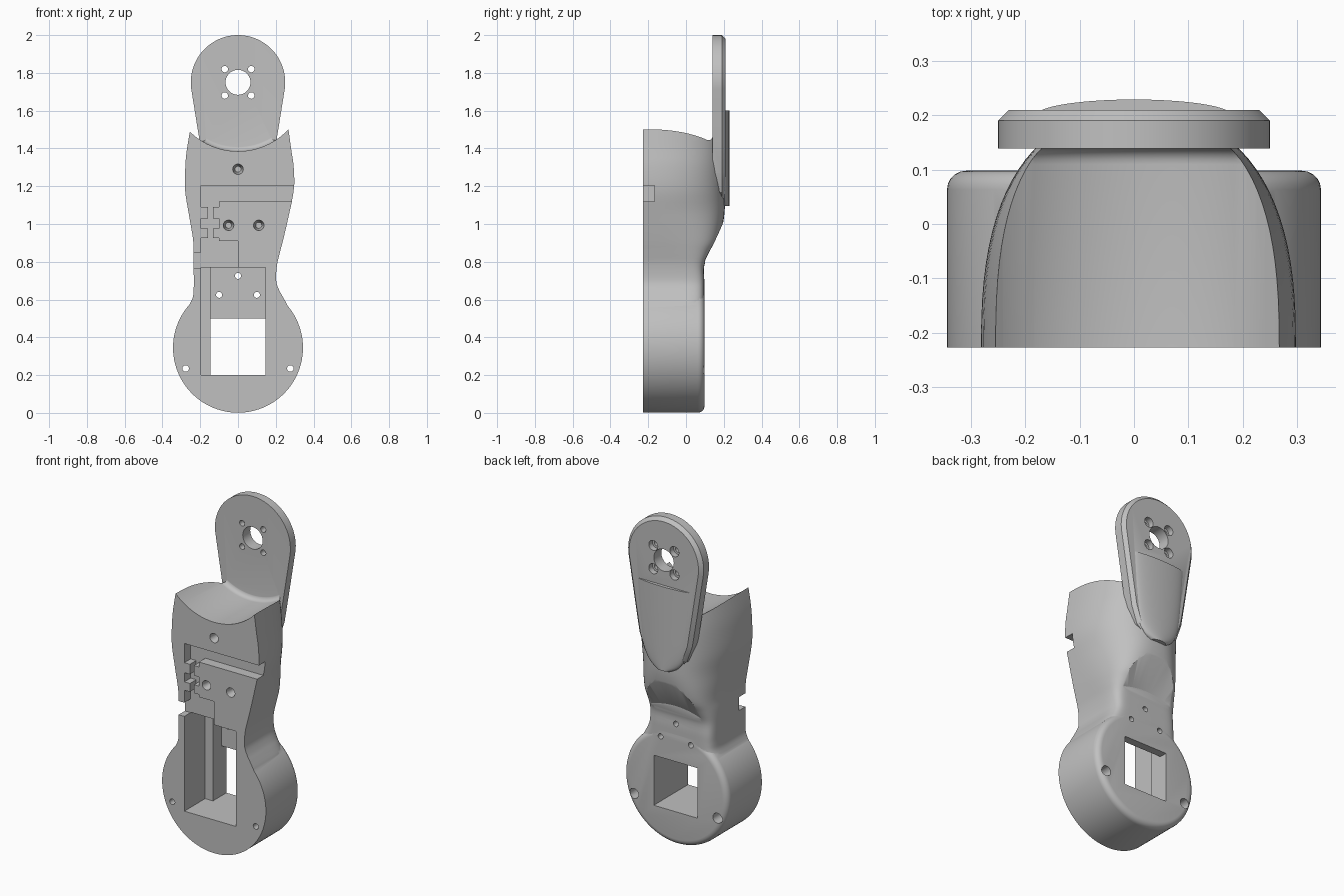
import bpy, bmesh, math
from mathutils import Matrix

if "Cube" in bpy.data.objects:
    bpy.data.objects.remove(bpy.data.objects["Cube"])

grey = bpy.data.materials.new("plain_grey")
grey.use_nodes = True
grey.diffuse_color = (0.53, 0.53, 0.53, 1)
grey.node_tree.nodes["Principled BSDF"].inputs["Base Color"].default_value = grey.diffuse_color

FRONT = -0.227


def finish(bm, name):
    bmesh.ops.recalc_face_normals(bm, faces=bm.faces)
    mesh = bpy.data.meshes.new(name)
    bm.to_mesh(mesh)
    bm.free()
    mesh.materials.append(grey)
    ob = bpy.data.objects.new(name, mesh)
    bpy.context.collection.objects.link(ob)
    return ob


def arc(cx, cz, r, a0=0, a1=360, n=72):
    steps = [math.radians(a0 + (a1 - a0) * i / n) for i in range(n + (a1 - a0 < 360))]
    return [(cx + r * math.cos(a), cz + r * math.sin(a)) for a in steps]


def prism(name, outline, y0, y1, bevel=0, segs=1):
    """Extrude an x-z outline along y; optionally bevel the back rim."""
    bm = bmesh.new()
    a = [bm.verts.new((x, y0, z)) for x, z in outline]
    b = [bm.verts.new((x, y1, z)) for x, z in outline]
    bm.faces.new(a)
    back = bm.faces.new(b)
    for i in range(len(a)):
        j = (i + 1) % len(a)
        bm.faces.new((a[i], a[j], b[j], b[i]))
    bmesh.ops.recalc_face_normals(bm, faces=bm.faces)
    if bevel:
        bmesh.ops.bevel(bm, geom=list(back.edges), offset=bevel, segments=segs,
                        profile=0.5, affect='EDGES')
    return finish(bm, name)


def box(name, x0, x1, y0, y1, z0, z1):
    return prism(name, [(x0, z0), (x1, z0), (x1, z1), (x0, z1)], y0, y1)


def rod(x, z, r1, r2, y0, y1, n=32):
    """Cylinder or cone along y."""
    bm = bmesh.new()
    m = Matrix.Translation((x, (y0 + y1) / 2, z)) @ Matrix.Rotation(-math.pi / 2, 4, 'X')
    bmesh.ops.create_cone(bm, cap_ends=True, segments=n, radius1=r1, radius2=r2,
                          depth=y1 - y0, matrix=m)
    return finish(bm, "bore")


def smooth_rows(rows, k=4):
    """Catmull-Rom interpolation between section rows."""
    out = []
    for i in range(len(rows) - 1):
        p = [rows[max(0, min(len(rows) - 1, i + d))] for d in (-1, 0, 1, 2)]
        for s in range(k):
            t = s / k
            out.append([b + 0.5 * t * (c - a + t * (2 * a - 5 * b + 4 * c - d
                        + t * (3 * (b - c) + d - a))) for a, b, c, d in zip(*p)])
    return out + [list(rows[-1])]


def loft(name, rows, y0, n=44):
    """Stack D-shaped sections: z, left width, right width, back y, squareness."""
    bm = bmesh.new()
    rings = []
    for z, wn, wp, yb, e in smooth_rows(rows):
        ring = []
        for i in range(n + 1):
            a = math.pi * i / n
            c, s = math.cos(a), max(0, math.sin(a))
            x = (wp if c > 0 else -wn) * abs(c) ** (2 / e)
            y = y0 + (yb - y0) * (s ** (2 / e) if 0 < i < n else 0)
            ring.append(bm.verts.new((x, y, z)))
        rings.append(ring)
    for lo, hi in zip(rings, rings[1:]):
        for i in range(n + 1):
            j = (i + 1) % (n + 1)
            bm.faces.new((lo[i], lo[j], hi[j], hi[i]))
    bm.faces.new(rings[0])
    bm.faces.new(rings[-1])
    return finish(bm, name)


def combine(target, tool, op='DIFFERENCE'):
    mod = target.modifiers.new("join", 'BOOLEAN')
    mod.operation, mod.solver, mod.object = op, 'EXACT', tool
    bpy.context.view_layer.objects.active = target
    bpy.ops.object.modifier_apply(modifier=mod.name)
    bpy.data.objects.remove(tool)


# Waisted upper body
body = loft("arm_link_body", [
    (0.50, 0.28, 0.28, 0.097, 9), (0.56, 0.262, 0.266, 0.097, 9),
    (0.61, 0.24, 0.24, 0.097, 9), (0.65, 0.235, 0.218, 0.097, 9),
    (0.70, 0.234, 0.202, 0.097, 9), (0.78, 0.235, 0.206, 0.097, 8),
    (0.85, 0.236, 0.222, 0.13, 5.5), (0.92, 0.238, 0.24, 0.175, 3.8),
    (1.05, 0.26, 0.27, 0.203, 2.7), (1.18, 0.28, 0.296, 0.205, 2.5),
    (1.30, 0.279, 0.295, 0.205, 2.5), (1.40, 0.27, 0.281, 0.205, 2.5),
    (1.54, 0.245, 0.262, 0.205, 2.5)], FRONT)

# Clearance around the lower joint, and the curved seat under the upper one
combine(body, rod(0, 0.345, 0.49, 0.74, 0.1, 0.24, 96))
combine(body, prism("seat_cutter", arc(0, 1.75, 0.365, n=96), -0.4, 0.14, 0.03, 5))

# Lower joint housing
combine(body, prism("housing", arc(0, 0.345, 0.344, n=96), FRONT, 0.098, 0.035, 5), 'UNION')

# Upper joint plate with chamfered back
half = [(0.205, 1.45), (0.175, 1.27), (0.14, 1.17), (0.08, 1.12)]
outline = (arc(0, 1.75, 0.25, -8.5, 188.5, 64) + [(-x, z) for x, z in half]
           + [(0, 1.105)] + half[::-1])
combine(body, prism("plate", outline, 0.139, 0.21, 0.02), 'UNION')

# Domed reinforcement on the back
pad = [(1.095, 0.05), (1.12, 0.09), (1.17, 0.125), (1.25, 0.148), (1.4, 0.165), (1.6, 0.18)]
combine(body, loft("pad", [(z, w, w, 0.229, 2) for z, w in pad], 0.2), 'UNION')

# Motor pocket, side groove and through window
combine(body, box("pocket", -0.145, 0.145, -0.4, 0.05, 0.2, 0.77))
combine(body, box("groove", -0.197, -0.1, -0.4, -0.03, 0.2, 0.77))
combine(body, box("window", -0.145, 0.145, -0.3, 0.3, 0.2, 0.5))

# Shallow cable channel with toothed walls
teeth = [1.09, 1.03, 0.975, 0.925]


def comb(base, tip):
    return [(x, z) for i, z in enumerate(teeth)
            for x in ((base, tip) if i % 2 == 0 else (tip, base))]


channel = ([(0.4, 1.205), (-0.197, 1.205)] + comb(-0.197, -0.16)
           + [(-0.197, 0.85), (-0.4, 0.85), (-0.4, 0.768), (0, 0.768), (0, 0.91), (-0.1, 0.91)]
           + comb(-0.1, -0.133)[::-1] + [(-0.1, 1.12), (0.4, 1.12)])
combine(body, prism("channel", channel, -0.4, -0.167))

# Blind screw holes in the front
for x, z in ((0, 1.29), (-0.05, 0.993), (0.11, 0.993)):
    combine(body, rod(x, z, 0.028, 0.016, FRONT - 0.001, FRONT + 0.07))

# Small through holes behind the pocket
for x, z in ((0, 0.725), (-0.1, 0.625), (0.1, 0.625)):
    combine(body, rod(x, z, 0.016, 0.016, -0.1, 0.2))

# Housing screws and upper joint screws, counterbored from the back
for x in (-1, 1):
    combine(body, rod(x * 0.277, 0.235, 0.017, 0.017, -0.4, 0.2))
    combine(body, rod(x * 0.277, 0.235, 0.03, 0.03, 0.03, 0.2))
    for z in (-1, 1):
        combine(body, rod(x * 0.07, 1.75 + z * 0.07, 0.017, 0.017, 0, 0.3))
        combine(body, rod(x * 0.07, 1.75 + z * 0.07, 0.03, 0.03, 0.175, 0.3))
combine(body, rod(0, 1.75, 0.066, 0.066, 0, 0.3, 48))

# Smooth curved faces, keep sharp edges
bpy.ops.object.select_all(action='DESELECT')
body.select_set(True)
bpy.context.view_layer.objects.active = body
bpy.ops.object.shade_smooth_by_angle(angle=math.radians(28))
